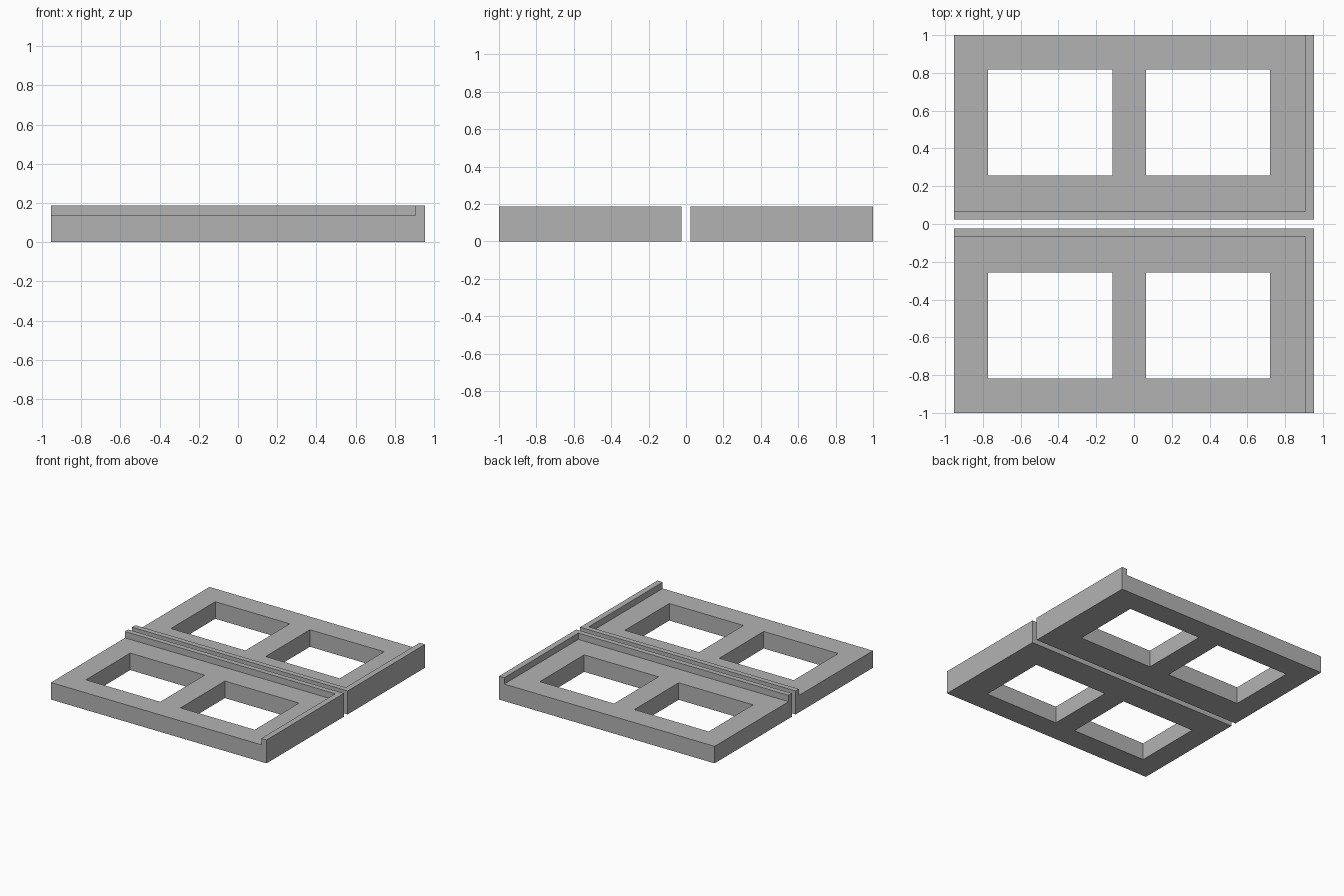
import bpy
import bmesh
import math

cube = bpy.data.objects.get("Cube")
if cube:
    bpy.data.objects.remove(cube, do_unlink=True)

GREY = (0.45, 0.45, 0.45, 1.0)
grey = bpy.data.materials.new("plain_grey")
grey.use_nodes = True
grey.diffuse_color = GREY
grey.node_tree.nodes["Principled BSDF"].inputs["Base Color"].default_value = GREY

# Cut lines of one panel: outer edges, window edges and rim edges
XS = [-0.953, -0.773, -0.115, 0.064, 0.72, 0.906, 0.953]
YS = [0.024, 0.066, 0.257, 0.817, 1.0]
WINDOW_COLUMNS, WINDOW_ROW = (1, 3), 2
SLAB, RIM = 0.136, 0.187


def raise_faces(bm, faces, height):
    """Extrude a patch of faces straight up and return its new top faces."""
    new = bmesh.ops.extrude_face_region(bm, geom=faces)["geom"]
    verts = [g for g in new if isinstance(g, bmesh.types.BMVert)]
    bmesh.ops.translate(bm, verts=verts, vec=(0, 0, height))
    return [g for g in new if isinstance(g, bmesh.types.BMFace)]


def make_panel(name, side):
    bm = bmesh.new()
    # Flat sheet with two window openings
    grid = [[bm.verts.new((x, side * y, 0)) for y in YS] for x in XS]
    sheet = []
    for i in range(len(XS) - 1):
        for j in range(len(YS) - 1):
            if i in WINDOW_COLUMNS and j == WINDOW_ROW:
                continue
            sheet.append(bm.faces.new((grid[i][j], grid[i + 1][j],
                                       grid[i + 1][j + 1], grid[i][j + 1])))
    bmesh.ops.delete(bm, geom=[v for v in bm.verts if not v.link_faces],
                     context='VERTS')

    # Slab thickness, then the raised L-shaped rim
    top = raise_faces(bm, sheet, SLAB)
    rim = []
    for face in top:
        c = face.calc_center_median()
        if abs(c.y) < YS[1] or c.x > XS[-2]:
            rim.append(face)
    raise_faces(bm, rim, RIM - SLAB)

    bmesh.ops.recalc_face_normals(bm, faces=bm.faces[:])
    bmesh.ops.dissolve_limit(bm, angle_limit=math.radians(1),
                             verts=bm.verts[:], edges=bm.edges[:])
    mesh = bpy.data.meshes.new(name)
    bm.to_mesh(mesh)
    bm.free()
    mesh.materials.append(grey)
    bpy.context.scene.collection.objects.link(bpy.data.objects.new(name, mesh))


# Two mirrored panels with a narrow gap between them
make_panel("front_window_panel", -1)
make_panel("back_window_panel", 1)
